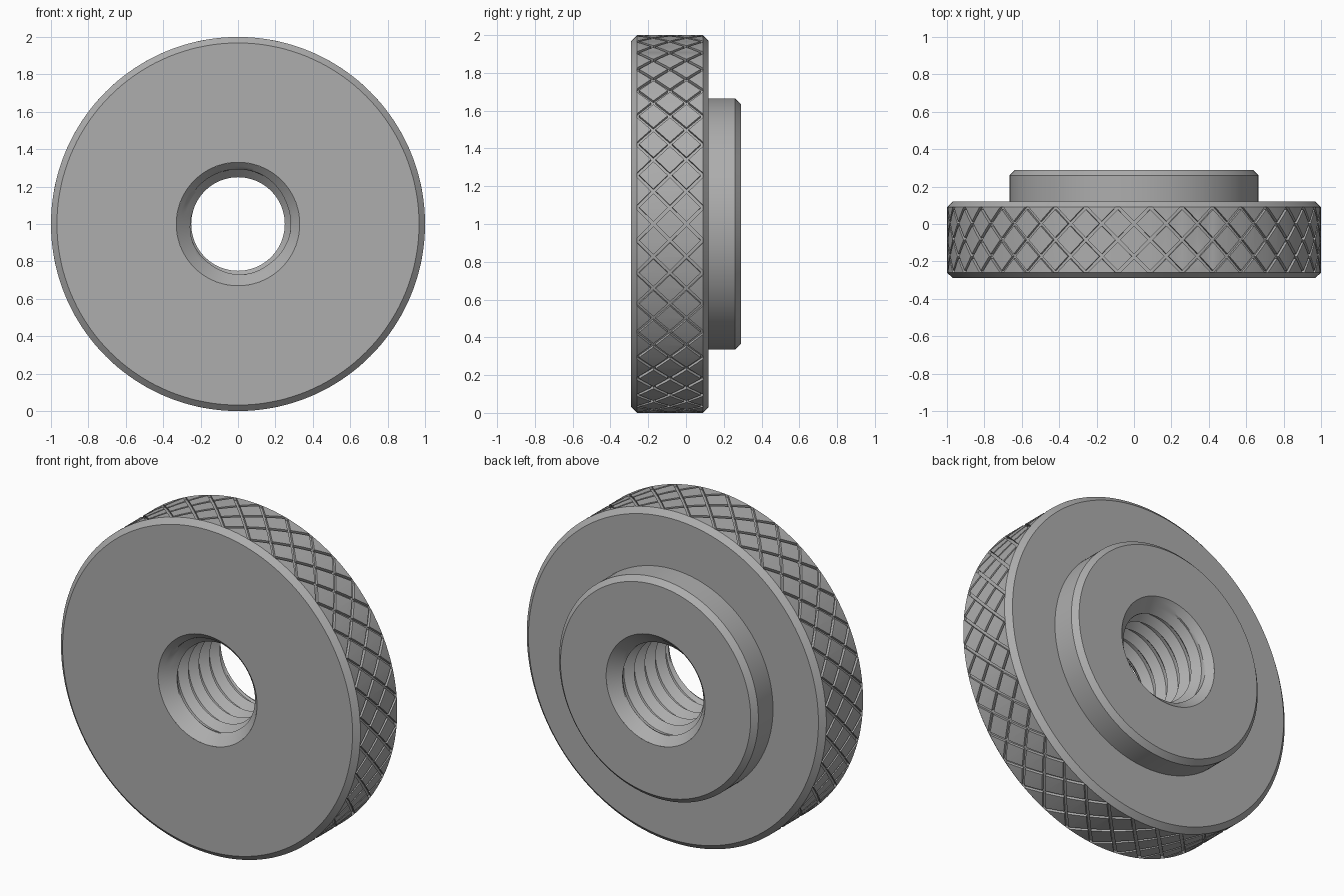
import bpy, bmesh, math
from mathutils import Vector

cube = bpy.data.objects.get("Cube")
if cube:
    bpy.data.objects.remove(cube, do_unlink=True)

steel = bpy.data.materials.new("grey steel")
steel.use_nodes = True
GREY = (0.42, 0.42, 0.42, 1)
steel.diffuse_color = GREY
steel.node_tree.nodes["Principled BSDF"].inputs["Base Color"].default_value = GREY

FRONT, BACK = -0.29, 0.29
BAND_LO, BAND_HI = -0.26, 0.09
FLOOR = 0.983          # radius at the bottom of the knurl grooves
MOUTH = 0.33           # radius of the countersinks


def around(radius, angle, y):
    """Point on a circle about the horizontal axis of the nut."""
    return Vector((radius * math.sin(angle), y, 1 + radius * math.cos(angle)))


def finish(bm, name, smooth=25):
    mesh = bpy.data.meshes.new(name)
    bm.to_mesh(mesh)
    bm.free()
    mesh.materials.append(steel)
    obj = bpy.data.objects.new(name, mesh)
    bpy.context.collection.objects.link(obj)
    bpy.ops.object.select_all(action='DESELECT')
    obj.select_set(True)
    bpy.context.view_layer.objects.active = obj
    bpy.ops.object.shade_smooth_by_angle(angle=math.radians(smooth))
    return obj


def skin(rows):
    """Join closed rings of points into a surface."""
    bm = bmesh.new()
    rings = [[bm.verts.new(p) for p in row] for row in rows]
    for a, b in zip(rings, rings[1:]):
        n = len(a)
        for i in range(n):
            j = (i + 1) % n
            bm.faces.new((a[i], a[j], b[j], b[i]))
    return bm


# Turned disc and hub
SEGMENTS = 144
profile = [(MOUTH, FRONT), (0.968, FRONT), (1, BAND_LO), (FLOOR, BAND_LO),
           (FLOOR, BAND_HI), (1, BAND_HI), (0.968, 0.12), (0.665, 0.12),
           (0.665, 0.26), (0.635, BACK), (MOUTH, BACK)]
turns = [math.tau * i / SEGMENTS for i in range(SEGMENTS)]
bm = skin([[around(r, a, y) for a in turns] for r, y in profile])
finish(bm, "disc_and_hub")

# Threaded bore: rows follow the helix, countersinks open both ends
PITCH, MINOR, DEPTH, STEPS = 0.1, 0.25, 0.042, 10


def bore_point(row, angle):
    y = FRONT - PITCH + PITCH * (row / STEPS + angle / math.tau)
    y = min(max(y, FRONT), BACK)
    phase = ((y - FRONT) / PITCH - angle / math.tau) % 1
    groove = min(1, max(0, 1.25 - abs(phase - 0.5) * 2.5))
    cone = MOUTH - min(y - FRONT, BACK - y)
    return around(max(MINOR + DEPTH * groove, cone), angle, y)


row_count = int((BACK - FRONT + 2 * PITCH) / PITCH * STEPS) + 2
bm = bmesh.new()
grid = [[bm.verts.new(bore_point(k, math.tau * i / 96)) for i in range(97)]
        for k in range(row_count)]
for a, b in zip(grid, grid[1:]):
    for i in range(96):
        bm.faces.new((a[i], b[i], b[i + 1], a[i + 1]))
bmesh.ops.remove_doubles(bm, verts=bm.verts, dist=0.0002)
bmesh.ops.recalc_face_normals(bm, faces=bm.faces)
bm.faces.ensure_lookup_table()
probe = max(bm.faces, key=lambda f: f.calc_area())
centre = probe.calc_center_median()
if probe.normal.dot(Vector((centre.x, 0, centre.z - 1))) > 0:
    bmesh.ops.reverse_faces(bm, faces=bm.faces)
finish(bm, "threaded_bore")

# Knurl: diamond pads laid out flat, trimmed to the band, then wrapped round
COUNT, GAP = 36, 0.012
half_w = math.pi / COUNT
half_h = (BAND_HI - BAND_LO) / 4
mid = (BAND_LO + BAND_HI) / 2
bm = bmesh.new()
for i in range(COUNT * 2):
    for row in range(-2, 3):
        if (i + row) % 2:
            continue
        x, y = i * half_w, mid + row * half_h
        w, h = half_w - GAP, half_h - GAP
        bm.faces.new([bm.verts.new((x + dx, y + dy, 0)) for dx, dy in
                      ((w, 0), (0, h), (-w, 0), (0, -h))])


def cut(point, normal, trim=False):
    bmesh.ops.bisect_plane(bm, geom=bm.verts[:] + bm.edges[:] + bm.faces[:],
                           plane_co=point, plane_no=normal, clear_outer=trim)


cut((0, BAND_LO, 0), (0, -1, 0), True)
cut((0, BAND_HI, 0), (0, 1, 0), True)
for i in range(-1, COUNT * 4 + 1):
    cut((i * half_w / 2, 0, 0), (1, 0, 0))

# Raise the pads with upright sides
rim = [e for e in bm.edges if e.is_boundary]
sides = bmesh.ops.extrude_edge_only(bm, edges=rim)["geom"]
for v in [g for g in sides if isinstance(g, bmesh.types.BMVert)]:
    v.co.z = -1
for v in bm.verts:
    v.co = around(FLOOR if v.co.z < -0.5 else 1, v.co.x, v.co.y)
bmesh.ops.recalc_face_normals(bm, faces=bm.faces)
for f in bm.faces:
    c = f.calc_center_median()
    out = Vector((c.x, 0, c.z - 1))
    if out.length > 0.993 and f.normal.dot(out) < 0:
        f.normal_flip()
finish(bm, "knurled_pads")
